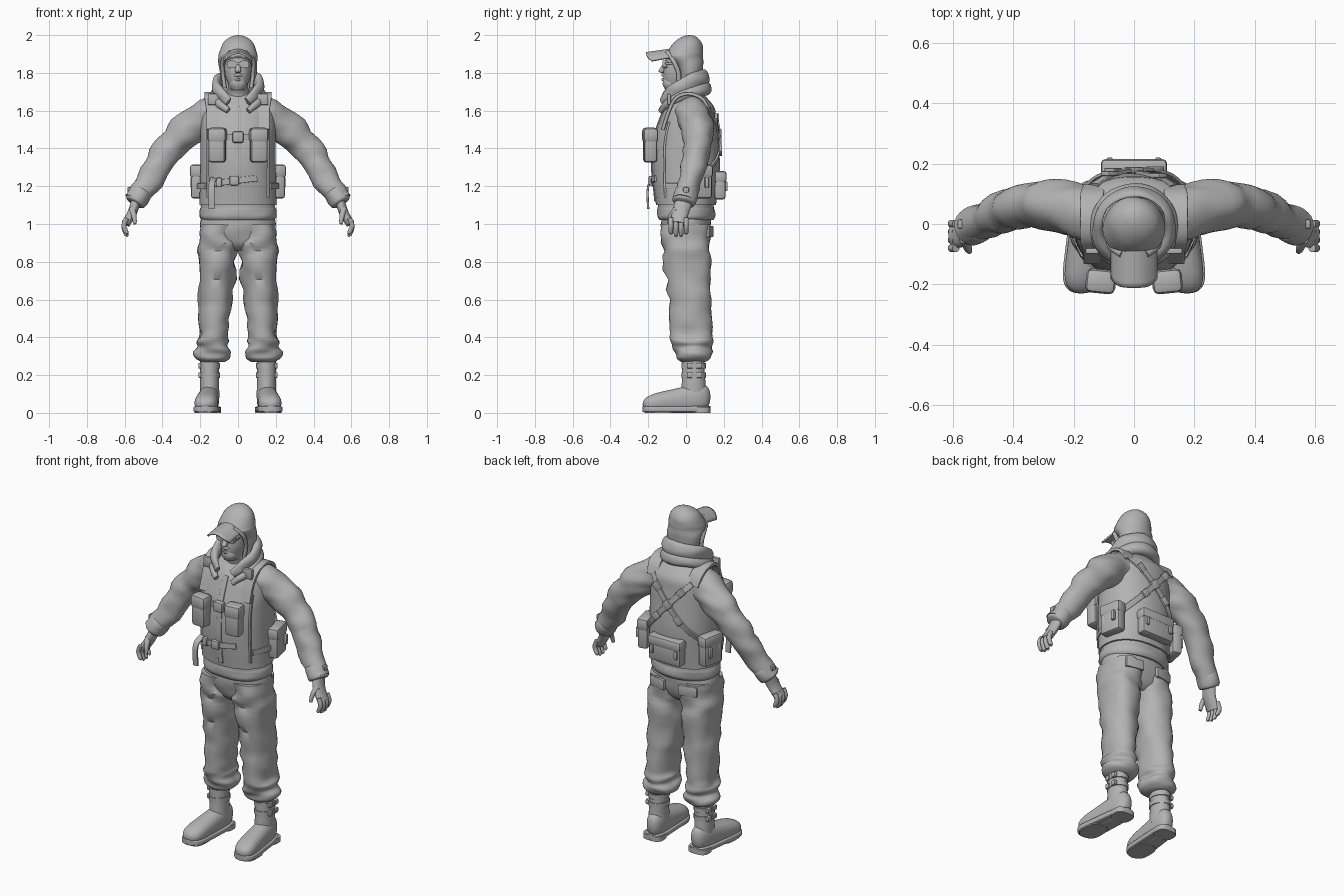
import bpy, bmesh, math
from mathutils import Vector, Matrix, noise

if "Cube" in bpy.data.objects:
    bpy.data.objects.remove(bpy.data.objects["Cube"], do_unlink=True)

SHADE = .45
grey = bpy.data.materials.new("plain grey")
grey.use_nodes = True
grey.diffuse_color = (SHADE, SHADE, SHADE, 1)
grey.node_tree.nodes["Principled BSDF"].inputs["Base Color"].default_value = grey.diffuse_color
X, Y, Z = Matrix.Identity(3)
FRONT, BACK = -1, 1
SIDES, STEPS = 32, 4
SIDE_NAMES = {"left": 1, "right": -1}


def finish(name, bm, flip=1):
    """Turn a bmesh into a shaded object, mirrored when flip is negative."""
    for vert in bm.verts:
        vert.co.x *= flip
    bmesh.ops.recalc_face_normals(bm, faces=bm.faces[:])
    mesh = bpy.data.meshes.new(name)
    bm.to_mesh(mesh)
    bm.free()
    mesh.materials.append(grey)
    obj = bpy.data.objects.new(name, mesh)
    bpy.context.collection.objects.link(obj)
    bpy.ops.object.select_all(action='DESELECT')
    obj.select_set(True)
    bpy.context.view_layer.objects.active = obj
    bpy.ops.object.shade_smooth_by_angle(angle=math.radians(40))
    return obj


def smooth_rows(rows):
    """Catmull-Rom interpolation through rows of numbers."""
    padded = [rows[0], *rows, rows[-1]]
    result = []
    for start in range(len(rows) - 1):
        for step in range(STEPS):
            t = step / STEPS
            result.append([b + t * ((c - a) + t * (2 * a - 5 * b + 4 * c - d + t * (3 * (b - c) + d - a))) / 2
                           for a, b, c, d in zip(*padded[start:start + 4])])
    return result + [rows[-1]]


def loft(name, rings, ref=Y, along=None, power=2, fold=0, flip=1):
    """Skin superellipse rings (x, y, z, radius_u, radius_v); fold adds cloth creases."""
    rings = smooth_rows(rings)
    centres = [Vector(ring[:3]) for ring in rings]
    bm, loops = bmesh.new(), []
    for i, (*_, radius_u, radius_v) in enumerate(rings):
        tangent = along or (centres[min(i + 1, len(rings) - 1)] - centres[max(i - 1, 0)]).normalized()
        u = ref.cross(tangent).normalized()
        v = tangent.cross(u)
        loop = []
        for k in range(SIDES):
            angle = math.tau * (k + .5) / SIDES
            ca, sa = math.cos(angle), math.sin(angle)
            offset = (u * math.copysign(abs(ca) ** (2 / power), ca) * max(radius_u, .001)
                      + v * math.copysign(abs(sa) ** (2 / power), sa) * max(radius_v, .001))
            point = centres[i] + offset
            crease = fold * noise.noise((point + Z * point.z) * 9)
            loop.append(bm.verts.new(point + offset.normalized() * crease))
        loops.append(loop)
    for low, high in zip(loops, loops[1:]):
        for k in range(SIDES):
            bm.faces.new((low[k - 1], low[k], high[k], high[k - 1]))
    bm.faces.new(loops[0])
    bm.faces.new(loops[-1])
    return finish(name, bm, flip)


def column(name, rows, x=0, lean=0, **options):
    """Upright form from rows of (height, y, half width, half depth)."""
    top = rows[0][0]
    return loft(name, [(x + lean * (top - z), y, z, w, d) for z, y, w, d in rows], along=Z, **options)


def sweep(name, points, u, v, taper=lambda t: 1, **options):
    """Tube along points; taper scales the section from start to end."""
    last = len(points) - 1
    return loft(name, [(*p, u * taper(i / last), v * taper(i / last)) for i, p in enumerate(points)], **options)


def strap(name, points, half_width=.016, thickness=.006, ref=Y, flip=1):
    return sweep(name, points, half_width, thickness, ref=ref, power=7, flip=flip)


def box(name, centre, size, turn=0, tilt=0, flip=1):
    bm = bmesh.new()
    place = (Matrix.Translation(centre) @ Matrix.Rotation(turn, 4, 'Z') @ Matrix.Rotation(tilt, 4, 'Y')
             @ Matrix.Diagonal((*size, 1)))
    bmesh.ops.create_cube(bm, size=1, matrix=place)
    bmesh.ops.bevel(bm, geom=bm.edges[:], offset=min(size) / 4, segments=2, affect='EDGES', profile=.5)
    return finish(name, bm, flip)


# Jacket body and life vest
TORSO = [(1.02, 0, .19, .14), (1.04, 0, .205, .15), (1.08, 0, .2, .15), (1.1, 0, .195, .15), (1.3, 0, .19, .17),
         (1.45, 0, .19, .16), (1.55, .01, .19, .14), (1.62, .02, .17, .12), (1.69, .02, .08, .06)]
VEST = [(z, y, w + .01, d + .01) for z, y, w, d in TORSO[3:]]
ROUNDNESS = 2.2
column("jacket_body", TORSO, power=ROUNDNESS, fold=.008)
column("vest", VEST, power=ROUNDNESS, fold=.002)


def on_vest(x, z, side, lift=.005):
    """Point on the front or back of the vest, lifted off its surface."""
    for low, high in zip(VEST, VEST[1:]):
        if low[0] <= z <= high[0]:
            t = (z - low[0]) / (high[0] - low[0])
            _, y, width, depth = [a + (b - a) * t for a, b in zip(low, high)]
            bulge = max(0, 1 - (abs(x) / width) ** ROUNDNESS) ** (1 / ROUNDNESS)
            return Vector((x, y + side * (bulge * depth + lift), z))


# Zip flap, belts and hanging strap
strap("zip_flap", [on_vest(0, 1.12 + i / 12, FRONT, 0) for i in range(7)])
strap("waist_belt", [on_vest(i / 20, 1.23 + i * .006, FRONT) for i in range(-3, 3)])
strap("chest_belt", [on_vest(i / 20, 1.46, FRONT) for i in range(-2, 3)])
box("belt_buckle", on_vest(-.02, 1.23, FRONT, .01), (.05, .03, .05))
box("belt_slider", on_vest(-.1, 1.22, FRONT, .01), (.03, .03, .05))
box("chest_buckle", on_vest(0, 1.46, FRONT, .01), (.06, .04, .06))
strap("hanging_strap", [(-.13, -.15, 1.24), (-.14, -.2, 1.2), (-.14, -.2, 1.08)])

# Back harness crossing between the shoulder blades, and back pouch
for side, flip in SIDE_NAMES.items():
    lift = .008 - flip * .003
    path = [on_vest(.13 - i * .05, 1.61 - i * .055, BACK, lift) for i in range(7)]
    strap(side + "_back_strap", path, flip=flip)
    for spot in (path[1], path[4]):
        box(side + "_back_buckle", spot + Y * .006, (.05, .016, .04), tilt=-.8, flip=flip)
box("back_patch", on_vest(0, 1.47, BACK, .01), (.05, .02, .05), tilt=math.pi / 4)
pouch = Vector((0, .18, 1.2))
box("back_pouch", pouch, (.21, .06, .14))
box("back_pouch_flap", pouch + Z * .05, (.22, .07, .06))
for offset in (-X, X):
    box("back_pouch_toggle", pouch + offset * .08 + Y * .03, (.02, .02, .05))

# Two collar rolls, high at the nape and open under the chin
arc = [i * .27 for i in range(-10, 11)]
for name, drop, spread, height in (("upper", -.01, .115, .05), ("lower", .04, .125, .035)):
    sweep(name + "_collar", [(spread * math.sin(a), spread * math.cos(a) - .02, 1.76 - drop - a * a / 60)
                             for a in arc],
          .03, height, taper=lambda t: .5 + .5 * math.sin(math.pi * t), ref=Z, fold=.008)

# Face with nose, beard and glasses
column("face", [(1.6, 0, .06, .06), (1.7, -.01, .06, .06), (1.73, -.04, .05, .07), (1.8, -.04, .07, .08),
                (1.92, -.02, .07, .08)])
column("nose", [(1.85, -.11, .01, .01), (1.81, -.13, .016, .016), (1.8, -.12, .01, .01)])
column("beard", [(1.71, -.08, .03, .03), (1.74, -.08, .045, .045), (1.77, -.08, .04, .04)], fold=.005)
for name, z, width in (("moustache", 1.79, .035), ("lower_lip", 1.765, .018)):
    sweep(name, [(-width, -.1, z - .01), (0, -.122, z), (width, -.1, z - .01)], .009, .008,
          taper=lambda t: .5 + t * (1 - t) * 2)
box("glasses_bridge", (0, -.12, 1.85), (.02, .01, .01))

# Hood with an open front: straight neck below, dome above
neck = [(1.7, .02, .08, .06), (1.82, .02, .1, .07)]
dome = [(1.88 + .12 * math.sin(a), .03 * math.sin(a) - .01, .103 * math.cos(a), .1 * math.cos(a))
        for a in (math.pi / 16 * i for i in range(9))]
column("hood", neck + dome, fold=.006)

# Curved cap brim
bm = bmesh.new()
bmesh.ops.create_grid(bm, x_segments=14, y_segments=8, size=1)
for vert in bm.verts:
    a, b = vert.co.x, vert.co.y / 2 + .5
    vert.co = (.07 * a, -.07 - b * (.14 - .03 * a ** 4), 1.92 - .04 * a * a - .02 * b)
finish("cap_brim", bm).modifiers.new("thickness", 'SOLIDIFY').thickness = .01

# Trouser seat, leg rows and foot outline rule
column("trouser_seat", [(.86, 0, .06, .07), (.9, 0, .15, .11), (.98, 0, .2, .13), (1.05, 0, .19, .13)],
       power=ROUNDNESS, fold=.006)
LEG = [(1, 0, .1, .13), (.9, 0, .106, .13), (.8, .005, .1, .125), (.6, .02, .09, .11), (.42, .03, .08, .11),
       (.38, .03, .09, .11), (.35, .03, .08, .1), (.32, .04, .1, .1), (.29, .04, .09, .09), (.27, .04, .06, .06)]
foot, sole = [], []
for i in range(13):
    t = (1 - math.cos(math.pi * i / 12)) / 2
    swell = math.sqrt(1 - (2 * t - 1) ** 6)
    x, y, half_height, width = .145 + .03 * t, .13 - .36 * t, .085 - .04 * t, (.05 + .015 * t) * swell
    foot.append((x, y, half_height, width, half_height * swell))
    sole.append((x, y, .02, width + .006, .016))

for side, flip in SIDE_NAMES.items():
    part = side + "_"

    # Glasses and hood edge
    lens = Vector((.032, -.1, 1.845))
    sweep(part + "lens", [lens, lens - Y * .024], .026, .02, ref=Z, power=3, flip=flip)
    box(part + "glasses_arm", (.066, -.07, 1.85), (.006, .08, .01), flip=flip)
    sweep(part + "hood_edge", [(.04, -.1, 1.91), (.08, -.07, 1.87), (.08, -.04, 1.8), (.07, -.04, 1.72)],
          .01, .012, flip=flip)

    # Vest shoulder pad and chest pouch
    strap(part + "shoulder_pad", [on_vest(.13, 1.5, FRONT, 0), on_vest(.13, 1.6, FRONT), (.14, -.05, 1.67),
                                  (.14, .02, 1.69), (.14, .09, 1.66), on_vest(.13, 1.6, BACK, 0)],
          .01, .038, ref=X, flip=flip)
    box(part + "pad_tab", (.13, -.09, 1.66), (.06, .02, .06), flip=flip)
    pouch = Vector((.11, -.19, 1.41))
    box(part + "chest_pouch", pouch, (.09, .07, .17), turn=.1, flip=flip)
    box(part + "chest_pouch_flap", pouch + Z * .06, (.1, .08, .08), turn=.1, flip=flip)
    strap(part + "vest_seam", [on_vest(.16, 1.14 + i / 10, FRONT, 0) for i in range(5)], .006, flip=flip)

    # Side pouch with toggles and belt
    pouch = Vector((.21, .07, 1.22))
    box(part + "side_pouch", pouch, (.06, .13, .17), turn=.2, flip=flip)
    box(part + "side_pouch_flap", pouch + Z * .06, (.07, .14, .07), turn=.2, flip=flip)
    for offset in (-Y, Y):
        box(part + "side_toggle", pouch + offset * .04 + X * .03, (.02, .02, .06), turn=.2, flip=flip)
    strap(part + "side_belt", [on_vest(.17, 1.2, FRONT), (.21, 0, 1.2), on_vest(.17, 1.2, BACK)],
          .006, .016, ref=Z, flip=flip)

    # Sleeve, cuff and button
    wrist = Vector((.54, -.01, 1.12))
    elbow = Vector((.4, .05, 1.35))
    sweep(part + "sleeve", [(.1, .03, 1.57), (.17, .04, 1.56), (.25, .06, 1.51), (.33, .065, 1.44), elbow,
                            elbow.lerp(wrist, .5), wrist], .11, .1,
          taper=lambda t: 1 - t * .45, fold=.014, flip=flip)
    sweep(part + "cuff", [wrist.lerp(elbow, t) for t in (.25, .2, 0, -.05)], .058, .064,
          taper=lambda t: 1 - .2 * (2 * t - 1) ** 2, fold=.004, flip=flip)
    box(part + "cuff_button", (.575, 0, 1.18), (.02, .03, .03), flip=flip)

    # Hand with four fingers and a thumb
    sweep(part + "palm", [wrist, (.56, -.03, 1.06), (.595, -.04, 1)], .026, .046,
          taper=lambda t: 1 - .1 * t, flip=flip)
    for i in range(4):
        knuckle = Vector((.59, .027 * i - .08, 1.03))
        length = .09 - .006 * (i - 1.5) ** 2
        sweep(part + "finger", [knuckle, knuckle + X * .014 - Z * length / 2, knuckle - Z * length,
                                knuckle - Z * (length + .004)], .013, .013,
              taper=lambda t: 1 - .7 * t ** 4, flip=flip)
    sweep(part + "thumb", [(.56, -.05, 1.08), (.55, -.08, 1.04), (.545, -.09, 1)], .018, .018,
          taper=lambda t: 1 - t / 2, flip=flip)

    # Trouser leg gathered over the boot, with pockets
    column(part + "trouser_leg", LEG, x=.1, lean=.045, power=2.2, fold=.022, flip=flip)
    box(part + "back_pocket_flap", (.1, .125, .96), (.11, .02, .06), turn=-.2, flip=flip)
    strap(part + "front_pocket_edge", [(.15, -.1, 1), (.17, -.09, .94), (.19, -.04, .89)], .004, flip=flip)

    # Boot with sole, heel and buckled straps
    ankle = .15
    column(part + "boot_shaft", [(.08, .04, .05, .07), (.2, .04, .05, .06), (.3, .04, .05, .06)],
           x=ankle, fold=.003, flip=flip)
    loft(part + "boot_foot", foot, ref=Z, along=-Y, power=2.3, flip=flip)
    loft(part + "boot_sole", sole, ref=Z, along=-Y, power=6, flip=flip)
    for name, x, y, length in (("heel", ankle, .08, .05), ("tread", .17, -.14, .08)):
        column(part + name, [(0, y, .06, length), (.03, y, .06, length)], x=x, power=3, flip=flip)
    for z in (.2, .25):
        column(part + "boot_strap", [(z - .014, .04, .054, .065), (z + .014, .04, .054, .065)], x=ankle, flip=flip)
        for y in (.02, .07):
            box(part + "boot_buckle", (.2, y, z), (.02, .03, .03), flip=flip)
